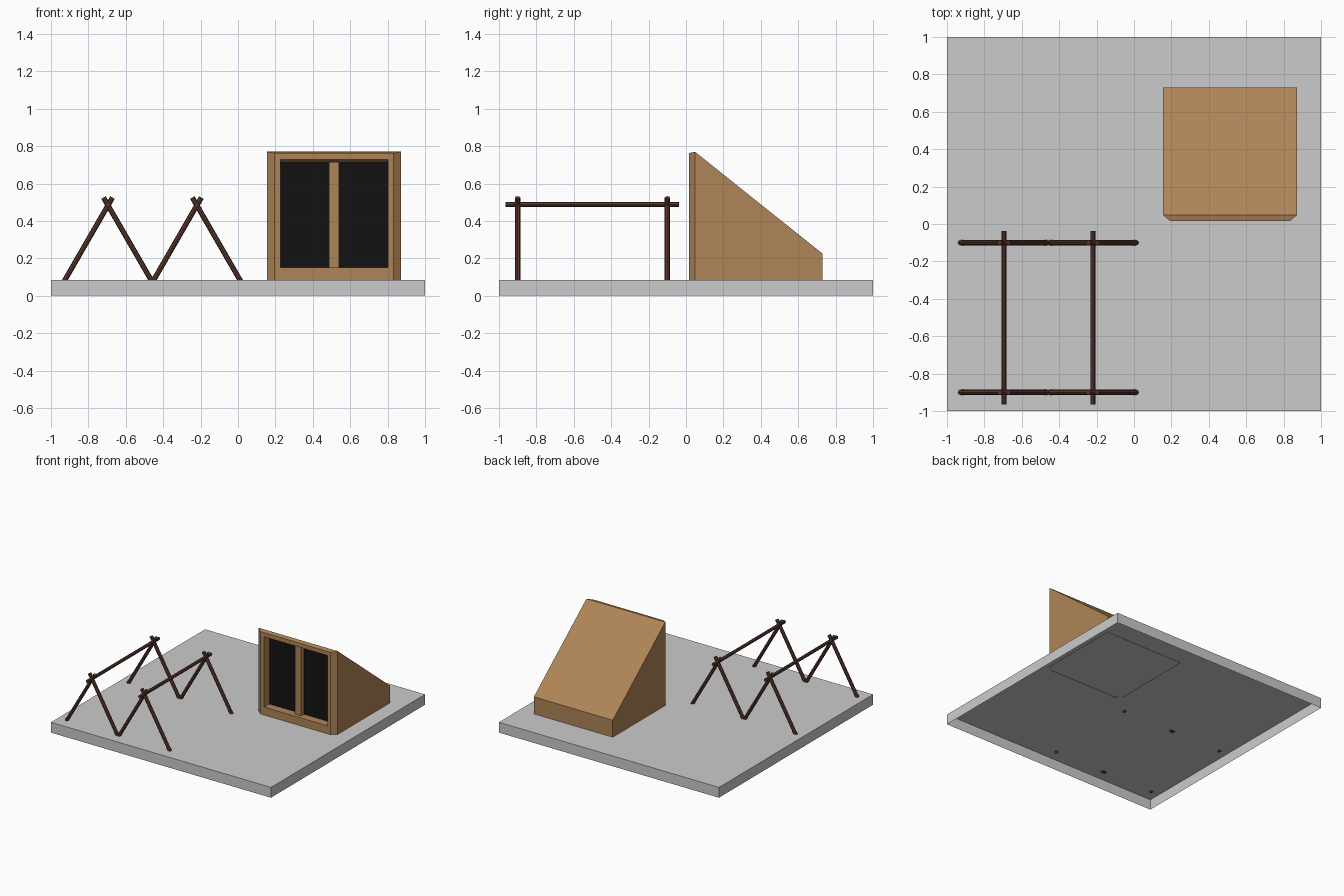
import bpy, bmesh
from mathutils import Vector

if "Cube" in bpy.data.objects:
    bpy.data.objects.remove(bpy.data.objects["Cube"])


def material(name, rgb):
    m = bpy.data.materials.new(name)
    m.diffuse_color = (*rgb, 1)
    m.use_nodes = True
    m.node_tree.nodes["Principled BSDF"].inputs["Base Color"].default_value = m.diffuse_color
    return m


WOOD = material("wood", (0.43, 0.235, 0.095))
POLE = material("dark_wood", (0.11, 0.042, 0.028))
GLASS = material("dark_glass", (0.006, 0.006, 0.006))


def finish(name, bm, mat=None):
    bmesh.ops.recalc_face_normals(bm, faces=bm.faces)
    me = bpy.data.meshes.new(name)
    bm.to_mesh(me)
    bm.free()
    if mat:
        me.materials.append(mat)
    ob = bpy.data.objects.new(name, me)
    bpy.context.collection.objects.link(ob)
    return ob


def box(name, lo, hi, mat=None, open_bottom=False):
    bm = bmesh.new()
    bmesh.ops.create_cube(bm, size=1)
    for v in bm.verts:
        v.co = [(a + b) / 2 + c * (b - a) for a, b, c in zip(lo, hi, v.co)]
    if open_bottom:
        bm.normal_update()
        bmesh.ops.delete(bm, geom=[f for f in bm.faces if f.normal.z < -0.5],
                         context='FACES_ONLY')
    return finish(name, bm, mat)


def pole(name, a, b, r):
    a, b = Vector(a), Vector(b)
    bm = bmesh.new()
    bmesh.ops.create_cone(bm, cap_ends=True, segments=8, radius1=r, radius2=r,
                          depth=(b - a).length)
    ob = finish(name, bm, POLE)
    ob.location = (a + b) / 2
    ob.rotation_euler = (b - a).to_track_quat('Z', 'Y').to_euler()


# Ground slab, hollow underneath
box("ground_slab", (-1, -1, 0), (1, 1, 0.085), open_bottom=True)

# Lean-to shelter: chamfered plan with a wall height at every corner
FLOOR = 0.083
plan = [(0.195, 0.015, 0.762), (0.155, 0.048, 0.77), (0.155, 0.73, 0.225),
        (0.872, 0.73, 0.225), (0.872, 0.048, 0.77), (0.832, 0.015, 0.762)]
bm = bmesh.new()
low = [bm.verts.new((x, y, FLOOR)) for x, y, z in plan]
top = [bm.verts.new(p) for p in plan]
for i in range(5):
    bm.faces.new((low[i], low[i + 1], top[i + 1], top[i]))
bm.faces.new(top[1:5])
bm.faces.new((top[0], top[1], top[4], top[5]))


# Front frame and recessed window opening as rings of quads
def opening(y, z_top):
    return [bm.verts.new(p) for p in ((0.227, y, 0.15), (0.802, y, 0.15),
                                      (0.802, y, z_top), (0.227, y, z_top))]


rings = [[low[0], low[5], top[5], top[0]], opening(0.015, 0.728), opening(0.085, 0.713)]
for a, b in zip(rings, rings[1:]):
    for i in range(4):
        j = (i + 1) % 4
        bm.faces.new((a[i], a[j], b[j], b[i]))
finish("shelter_shell", bm, WOOD)

# Window glass and centre mullion
box("window_glass", (0.227, 0.082, 0.15), (0.802, 0.086, 0.713), GLASS)
box("window_mullion", (0.487, 0.045, 0.15), (0.541, 0.083, 0.715), WOOD)

# Two trestles of crossed legs, each carrying a ridge pole
for n, cx in enumerate((-0.695, -0.22)):
    for k, y in enumerate((-0.9, -0.1)):
        for s in (-1, 1):
            pole(f"trestle_leg_{n}_{k}_{'left' if s < 0 else 'right'}",
                 (cx + s * 0.234, y, 0.078), (cx - s * 0.024, y, 0.525), 0.014)
    pole(f"ridge_pole_{n}", (cx, -0.965, 0.488), (cx, -0.037, 0.488), 0.013)
